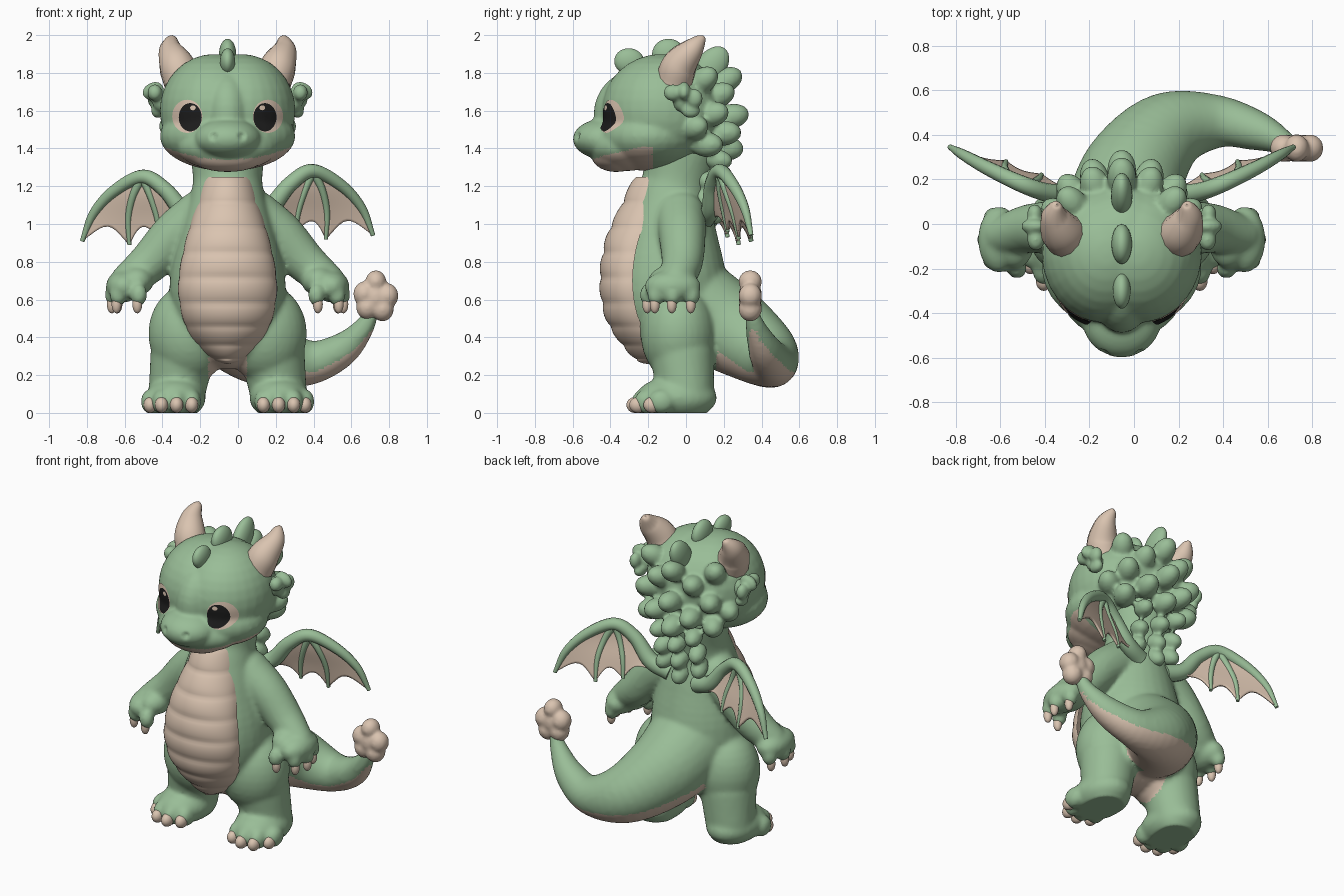
import bpy, bmesh, math
from mathutils import Vector, Matrix
from mathutils.bvhtree import BVHTree

if "Cube" in bpy.data.objects:
    bpy.data.objects.remove(bpy.data.objects["Cube"], do_unlink=True)

CX = -0.055  # symmetry plane of the body
SIDES = ((-1, "right"), (1, "left"))


def material(name, rgb):
    m = bpy.data.materials.new(name)
    m.use_nodes = True
    m.diffuse_color = (*rgb, 1)
    bsdf = m.node_tree.nodes["Principled BSDF"]
    bsdf.inputs["Base Color"].default_value = (*rgb, 1)
    bsdf.inputs["Roughness"].default_value = 0.7
    return m


GREEN = material("sage green", (0.32, 0.51, 0.31))
TAN = material("warm tan", (0.70, 0.55, 0.435))
BLACK = material("eye black", (0.012, 0.012, 0.012))

# One unit sphere, reused for every rounded lump
bm = bmesh.new()
bmesh.ops.create_uvsphere(bm, u_segments=30, v_segments=16, radius=1)
BALL_VERTS = [v.co.copy() for v in bm.verts]
BALL_FACES = [[v.index for v in f.verts] for f in bm.faces]
bm.free()


def finish(ob, *mats):
    ob.data.materials.clear()
    for m in mats:
        ob.data.materials.append(m)
    for p in ob.data.polygons:
        p.use_smooth = True
        p.material_index = 0
    return ob


def make(name, verts, faces, *mats):
    me = bpy.data.meshes.new(name)
    me.from_pydata(verts, [], faces)
    ob = bpy.data.objects.new(name, me)
    bpy.context.scene.collection.objects.link(ob)
    return finish(ob, *mats)


def baked(ob):
    dg = bpy.context.evaluated_depsgraph_get()
    return bpy.data.meshes.new_from_object(ob.evaluated_get(dg))


def spline(pts, steps=6):
    """Smooth path through points of any dimension."""
    p = [Vector(q) for q in pts]
    p = [p[0] * 2 - p[1]] + p + [p[-1] * 2 - p[-2]]
    out = []
    for a, b, c, d in zip(p, p[1:], p[2:], p[3:]):
        for i in range(steps):
            t = i / steps
            out.append((b * 2 + (c - a) * t + (a * 2 - b * 5 + c * 4 - d) * t * t
                        + (b * 3 - a - c * 3 + d) * t ** 3) * 0.5)
    return out + [p[-2]]


def ball(dx, y, z, r, aim=None):
    """Ellipsoid description; aim turns its local z axis."""
    return (Vector((CX + dx, y, z)), r if isinstance(r, tuple) else (r, r, r), aim)


def limb(pts, s=1):
    return [ball(s * q[0], q[1], q[2], q[3]) for q in spline(pts)]


def clay(name, balls, mats, voxel=None):
    """Join ellipsoids, optionally fusing them into one smooth skin."""
    verts, faces = [], []
    for loc, r, aim in balls:
        rot = Vector(aim).to_track_quat('Z', 'Y').to_matrix() if aim else Matrix.Identity(3)
        turn = rot @ Matrix.Diagonal(r)
        n = len(verts)
        verts += [loc + turn @ v for v in BALL_VERTS]
        faces += [[n + i for i in f] for f in BALL_FACES]
    ob = make(name, verts, faces, *mats)
    if voxel:
        mod = ob.modifiers.new("fuse", 'REMESH')
        mod.mode, mod.voxel_size = 'VOXEL', voxel
        mod = ob.modifiers.new("relax", 'SMOOTH')
        mod.factor, mod.iterations = 0.5, 7
        me = baked(ob)
        ob.modifiers.clear()
        ob.data = me
        finish(ob, *mats)
    return ob


def rod(name, paths, s, mat):
    """Tapering round rods swept along paths of x, y, z, radius."""
    cu = bpy.data.curves.new(name, 'CURVE')
    cu.dimensions, cu.bevel_depth, cu.bevel_resolution = '3D', 1, 4
    cu.use_fill_caps = True
    for path in paths:
        pts = spline(path, 8)
        sp = cu.splines.new('POLY')
        sp.points.add(len(pts) - 1)
        for point, q in zip(sp.points, pts):
            point.co = (CX + s * q[0], q[1], q[2], 1)
            point.radius = max(q[3], .002)
    helper = bpy.data.objects.new(name, cu)
    bpy.context.scene.collection.objects.link(helper)
    me = baked(helper)
    bpy.data.objects.remove(helper, do_unlink=True)
    ob = bpy.data.objects.new(name, me)
    bpy.context.scene.collection.objects.link(ob)
    finish(ob, mat)


def sheet(name, rows, mat, thick=0):
    w = len(rows[0])
    faces = [(j * w + i, j * w + i + 1, (j + 1) * w + i + 1, (j + 1) * w + i)
             for j in range(len(rows) - 1) for i in range(w - 1)]
    ob = make(name, [c for row in rows for c in row], faces, mat)
    if thick:
        mod = ob.modifiers.new("thickness", 'SOLIDIFY')
        mod.thickness, mod.offset = thick, 0


# Body: torso, tail, arms, legs
FINGERS = [(.575, .03), (.605, -.07), (.58, -.16), (.47, -.2)]
TOES = [(.19, -.23), (.27, -.26), (.35, -.245), (.41, -.17)]
parts = limb([(0, -.02, 1.4, .2), (0, -.05, 1.22, .185), (0, -.08, 1.08, .21), (0, -.09, .9, .26),
              (0, -.09, .65, .31), (0, -.06, .48, .25)])
parts += limb([(0, 0, .58, .27), (.05, .22, .45, .235), (.2, .41, .32, .18), (.42, .46, .265, .12),
               (.6, .42, .33, .09), (.72, .37, .45, .055), (.775, .345, .56, .03)])
for s, _ in SIDES:
    parts += limb([(.15, -.03, 1.04, .135), (.28, -.02, .94, .125), (.41, -.02, .8, .11),
                   (.53, -.05, .7, .09)], s)
    parts += [ball(s * .55, -.07, .67, (.095, .15, .085)), ball(s * .48, -.08, .7, (.09, .12, .08))]
    parts += [ball(s * x, y, .625, (.045, .045, .06)) for x, y in FINGERS]
    parts.append(ball(s * .2, -.04, .42, (.22, .2, .26)))
    parts += limb([(.24, -.02, .3, .17), (.27, 0, .1, .15)], s)
    parts.append(ball(s * .275, -.05, .08, (.16, .215, .115)))
    parts += [ball(s * x, y + .04, .06, (.05, .07, .065)) for x, y in TOES]
body = clay("body", parts, (GREEN, TAN), 0.014)
for v in body.data.vertices:
    v.co.z = max(v.co.z, 0)
for p in body.data.polygons:
    c = p.center
    if p.normal.z < -.4 and .12 < c.z < .5 and (c.y > .16 or abs(c.x - CX) < .1):
        p.material_index = 1

# Belly plates, one bulge per band
prof = spline([(1.25, .13, -.27), (1.1, .165, -.34), (.95, .21, -.41), (.8, .245, -.445),
               (.65, .26, -.45), (.5, .235, -.42), (.38, .18, -.35), (.29, .1, -.27),
               (.26, .03, -.22)], 10)
rows = []
for i, (z, w, front) in enumerate(prof):
    bulge = .016 * math.sqrt(abs(math.sin(math.pi * 9 * i / (len(prof) - 1)))) - .008
    angles = [math.pi * (k / 24 - .5) for k in range(25)]
    rows.append([(CX + (w + bulge * .4) * math.sin(a), front + .17 - (.17 + bulge) * math.cos(a), z)
                 for a in angles])
sheet("belly_plates", rows, TAN)

# Head: skull, cheeks, nose bridge, snout, chin
skull = [ball(0, -.19, 1.465, (.36, .29, .185)), ball(0, -.32, 1.41, (.27, .2, .13)),
         ball(0, -.42, 1.45, (.18, .18, .11)), ball(0, -.37, 1.36, (.2, .13, .085)),
         ball(0, -.25, 1.58, (.15, .24, .24)), ball(0, -.08, 1.6, (.3, .28, .29))]
skull += [ball(s * .07, -.13, 1.6, (.29, .315, .3)) for s, _ in SIDES]

# Stout knobs down the back of the head and neck, grown into the skin
COLUMNS = {0: [(.21, 1.76), (.24, 1.57), (.21, 1.4), (.17, 1.27), (.14, 1.16), (.13, 1.06)],
           .12: [(.17, 1.68), (.2, 1.48), (.17, 1.34), (.13, 1.22), (.11, 1.12)],
           .22: [(.09, 1.76), (.14, 1.58), (.11, 1.42)],
           .28: [(.04, 1.51)]}
for dx, spots in COLUMNS.items():
    for s in ((1,) if dx == 0 else (-1, 1)):
        for y, z in spots:
            size = .066 if z > 1.35 else .054
            out = (s * dx * .7, y + .12, (z - 1.5) * .5 + .04)
            skull.append(ball(s * dx, y, z, (size, size, size * 1.45), out))
head = clay("head", skull, (GREEN, TAN), 0.012)

# Nostril dents and pale lower jaw
for v in head.data.vertices:
    for s, _ in SIDES:
        gap = math.hypot(v.co.x - CX - s * .075, v.co.z - 1.465)
        if v.co.y < -.4 and gap < .026:
            v.co.y += .02 * (1 - gap / .026)
for p in head.data.polygons:
    c = p.center
    if c.y < -.18 and c.z < 1.34 + .6 * (c.x - CX) ** 2:
        p.material_index = 1
surface = BVHTree.FromPolygons([v.co for v in head.data.vertices],
                               [list(p.vertices) for p in head.data.polygons])


def face_disc(name, s, dx, z, a, b, gap, mat):
    """Thin oval plate laid on the front of the head."""
    rows = []
    for k in range(7):
        row = []
        for j in range(33):
            t = math.tau * j / 32
            x, h = CX + s * dx + a * k / 6 * math.cos(t), z + b * k / 6 * math.sin(t)
            hit = surface.ray_cast(Vector((x, -2, h)), Vector((0, 1, 0)))[0]
            row.append(hit + Vector((s * .4, -.9, 0)) * gap)
        rows.append(row)
    sheet(name, rows, mat)


for s, side in SIDES:
    face_disc(side + "_eye_rim", s, .212, 1.57, .08, .088, .004, TAN)
    face_disc(side + "_pupil", s, .195, 1.565, .061, .075, .007, BLACK)
    face_disc(side + "_eye_glint", s, .18, 1.615, .015, .013, .009, TAN)

    # Horns and frilled ears
    rod(side + "_horn", [[(.24, -.06, 1.76, .1), (.27, -.035, 1.84, .095), (.3, .03, 1.92, .065),
                          (.295, .08, 1.98, .028), (.292, .09, 1.998, .003)]], s, TAN)
    clay(side + "_ear", [ball(s * .34, -.02, 1.65, (.06, .05, .06)),
                         ball(s * .385, -.07, 1.695, (.04, .05, .045)),
                         ball(s * .395, -.01, 1.705, (.035, .06, .045), (s * .5, 0, 1)),
                         ball(s * .39, .045, 1.665, (.035, .045, .05)),
                         ball(s * .37, .025, 1.6, (.035, .05, .04))], (GREEN,), 0.01)

    # Claws
    clay(side + "_hand_claws", [ball(s * (x + .008), y - .005, .575, (.026, .026, .048))
                                for x, y in FINGERS], (TAN,))
    clay(side + "_foot_claws", [ball(s * x, y - .01, .042, (.035, .045, .042)) for x, y in TOES], (TAN,))

    # Wings: bones and scalloped membranes, the left one slightly raised
    up = .03 if s > 0 else 0
    bones = [[(.1, .1, 1.0, .055), (.22, .13, 1.05, .05), (.33, .14, 1.18, .042), (.45, .18, 1.25, .038)],
             [(.45, .18, 1.25, .038), (.6, .25, 1.175, .032), (.71, .31, 1.055, .024), (.77, .345, .91, .012)],
             [(.45, .18, 1.25, .025), (.5, .21, 1.15, .02), (.525, .25, 1.03, .017), (.52, .28, .89, .011)],
             [(.45, .18, 1.25, .025), (.41, .18, 1.15, .018), (.375, .2, 1.04, .016), (.36, .22, .93, .011)]]
    arm, lead, mid, inner = [[(x, y, z + up, r) for x, y, z, r in b] for b in bones]
    rod(side + "_wing_bones", (arm + lead[1:], mid, inner), s, GREEN)
    root = [arm[3], arm[2], arm[1], (.2, .16, 1.01 + up, 0)]
    for name, a, b in (("outer", lead, mid), ("middle", mid, inner), ("inner", inner, root)):
        A, B = spline(a, 8), spline(b, 8)
        n = len(A) - 1
        rows = []
        for i in range(n + 1):
            row = []
            for k in range(11):
                f = k / 10
                t = i * (1 - .2 * math.sin(math.pi * f))
                j = min(int(t), n - 1)
                q = A[j].lerp(A[j + 1], t - j).lerp(B[j].lerp(B[j + 1], t - j), f)
                row.append((CX + s * q[0], q[1], q[2]))
            rows.append(row)
        sheet(f"{side}_{name}_membrane", rows, TAN, .012)

# Crest fins on top of the head
clay("crest_fins", [ball(0, -.3, 1.86, (.04, .08, .07), (0, .15, 1)),
                    ball(0, -.09, 1.895, (.046, .09, .085), (0, .3, 1)),
                    ball(0, .13, 1.83, (.048, .08, .125), (0, .75, 1))], (GREEN,))

# Lobed tail tip
lobes = [(.785, .695, .055), (.725, .63, .06), (.845, .62, .06), (.74, .56, .06), (.82, .55, .06), (.785, .61, .08)]
clay("tail_tip", [ball(x, .34, z, (r, .062, r * 1.1)) for x, z, r in lobes], (TAN,), 0.01)
